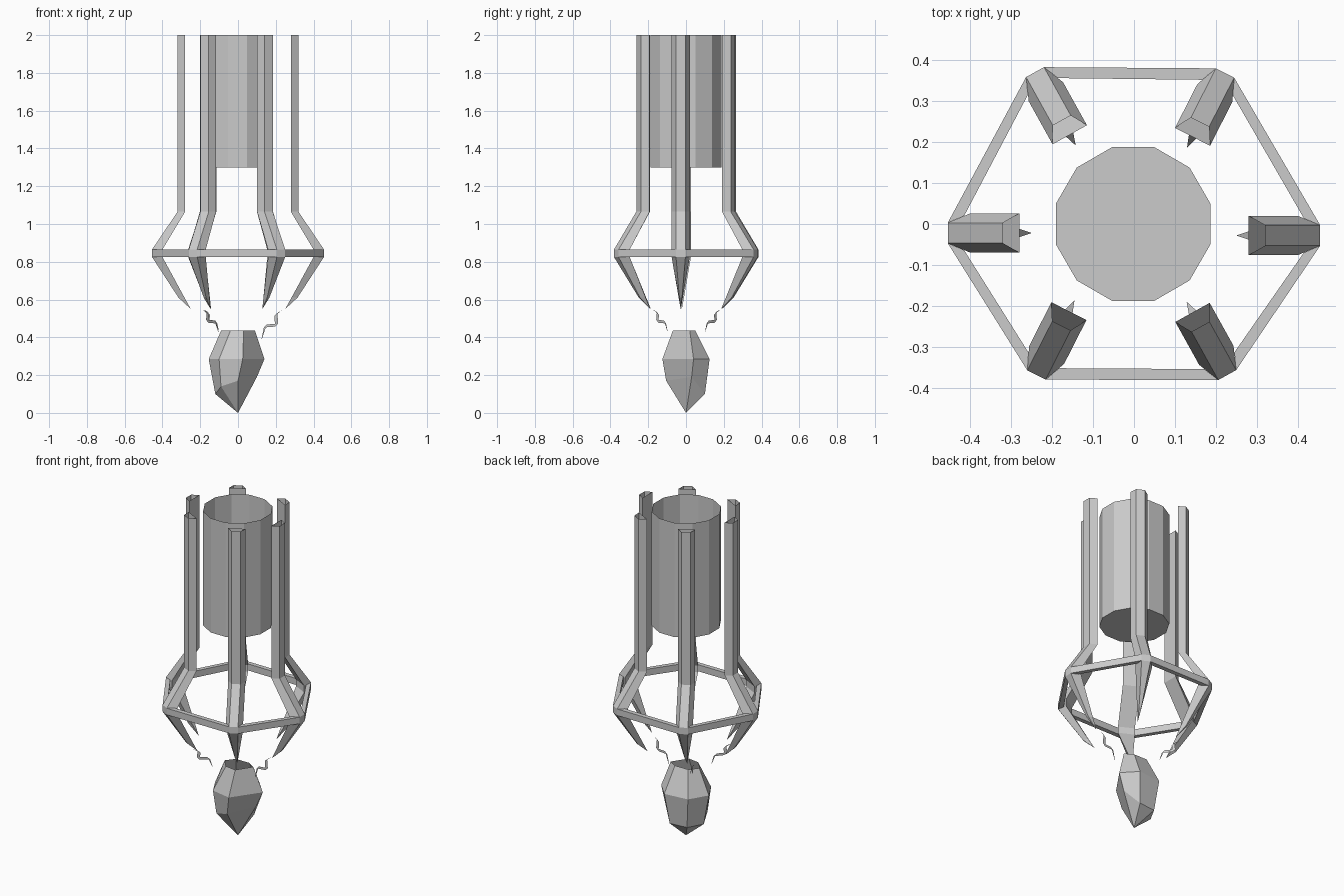
import bpy
import bmesh
from math import radians, cos, sin, pi
from mathutils import Vector

default = bpy.data.objects.get("Cube")
if default:
    bpy.data.objects.remove(default, do_unlink=True)

grey = bpy.data.materials.new("plain grey")
grey.use_nodes = True
grey.diffuse_color = (0.6, 0.6, 0.6, 1)
grey.node_tree.nodes["Principled BSDF"].inputs["Base Color"].default_value = (0.6, 0.6, 0.6, 1)


def make_object(name, bm):
    bmesh.ops.recalc_face_normals(bm, faces=bm.faces)
    mesh = bpy.data.meshes.new(name)
    bm.to_mesh(mesh)
    bm.free()
    mesh.materials.append(grey)
    obj = bpy.data.objects.new(name, mesh)
    bpy.context.collection.objects.link(obj)
    return obj


def loft(name, rings, tip=None, cap_start=False, cap_end=False):
    """Skin closed rings of points, optionally ending in one point."""
    bm = bmesh.new()
    loops = [[bm.verts.new(p) for p in ring] for ring in rings]
    count = len(loops[0])
    for a, b in zip(loops, loops[1:]):
        for i in range(count):
            j = (i + 1) % count
            bm.faces.new((a[i], a[j], b[j], b[i]))
    if tip:
        end = bm.verts.new(tip)
        for i in range(count):
            bm.faces.new((loops[-1][i], loops[-1][(i + 1) % count], end))
    if cap_start:
        bm.faces.new(loops[0])
    if cap_end:
        bm.faces.new(loops[-1])
    return make_object(name, bm)


# Central drum: twelve sides, closed below and open above
def circle(radius, z, sides=12):
    return [(radius * cos((i + 0.5) * 2 * pi / sides) - 0.002,
             radius * sin((i + 0.5) * 2 * pi / sides), z) for i in range(sides)]


loft("central_drum", [circle(0.195, 1.3), circle(0.195, 2)], cap_start=True)

# Arm placement: centre of the inner face and the outward direction
ARMS = [(0.28, -0.028, 0), (0.143, 0.213, 63), (-0.157, 0.218, 119),
        (-0.28, -0.022, 180), (-0.159, -0.213, 243), (0.143, -0.216, 299)]


def place(arm, out, side, z):
    x, y, angle = arm
    c, s = cos(radians(angle)), sin(radians(angle))
    return Vector((x + out * c - side * s, y + out * s + side * c, z))


# Arm sections: inner reach, outer reach, inner and outer half width, height
SECTIONS = [(0, 0.04, 0.048, 0.025, 2), (0, 0.04, 0.048, 0.025, 1.065),
            (0.12, 0.175, 0.048, 0.025, 0.865), (0.12, 0.175, 0.048, 0.025, 0.825),
            (0.003, 0.035, 0.011, 0.007, 0.61)]

for number, arm in enumerate(ARMS, 1):
    rings = [[place(arm, inner, -wide, z), place(arm, outer, -narrow, z),
              place(arm, outer, narrow, z), place(arm, inner, wide, z)]
             for inner, outer, wide, narrow, z in SECTIONS]
    loft(f"claw_arm_{number}", rings, tip=place(arm, -0.03, 0, 0.55))

# Hexagonal ring of bars joining the elbows
for number in range(6):
    arm, following = ARMS[number], ARMS[(number + 1) % 6]
    rings = []
    for z in (0.825, 0.865):
        rings.append([place(arm, 0.175, 0.025, z), place(following, 0.175, -0.025, z),
                      place(following, 0.135, -0.042, z), place(arm, 0.135, 0.042, z)])
    loft(f"ring_bar_{number + 1}", rings, cap_start=True, cap_end=True)

# Irregular faceted crystal, open at the top
rim = [(0.09, 0.02), (0.04, 0.05), (-0.05, 0.05), (-0.09, 0), (-0.04, -0.06), (0.03, -0.07)]
belly = [(0.14, 0.04), (0.06, 0.125), (-0.09, 0.11), (-0.155, 0), (-0.1, -0.1), (0.025, -0.125)]
lower = [(0.1, 0.03, 0.19), (0.04, 0.1, 0.1), (-0.07, 0.09, 0.1),
         (-0.12, 0, 0.1), (-0.09, -0.08, 0.14), (0, -0.105, 0.17)]
loft("crystal", [[(x, y, 0.435) for x, y in rim], [(x, y, 0.285) for x, y in belly], lower],
     tip=(0, 0, 0))

# Flat zigzag sparks between alternate claws and the crystal
ZIGZAG = [(0.235, 0.545), (0.2, 0.52), (0.205, 0.465), (0.145, 0.46), (0.125, 0.39)]


def spark(name, angle, shift, offset, lift):
    c, s = cos(radians(angle)), sin(radians(angle))
    bm = bmesh.new()
    previous = None
    for i, (r, z) in enumerate(ZIGZAG):
        half = 0.001 if i in (0, 4) else 0.008
        height = 0.545 + (z - 0.545) * lift
        pair = [bm.verts.new(((r + shift + d) * c - offset * s,
                              (r + shift + d) * s + offset * c, height + d))
                for d in (-half, half)]
        if previous:
            bm.faces.new((previous[0], previous[1], pair[1], pair[0]))
        previous = pair
    make_object(name, bm)


spark("spark_left", 0, 0, -0.015, 1)
spark("spark_back", 135, 0.018, 0, 0.75)
spark("spark_front", 223, 0.018, 0, 0.75)
